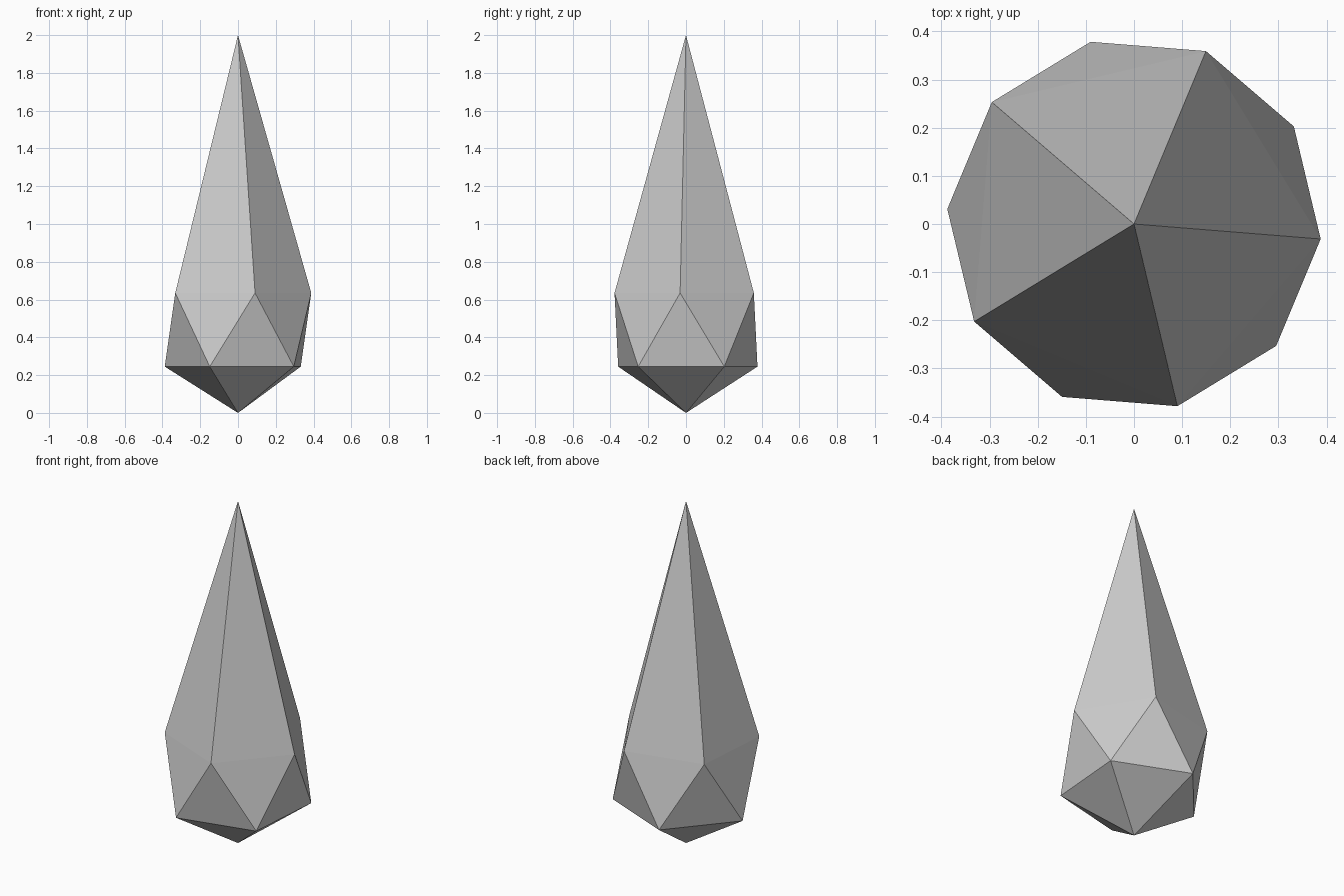
import bpy, bmesh
from math import cos, sin, radians

if "Cube" in bpy.data.objects:
    bpy.data.objects.remove(bpy.data.objects["Cube"])

SIDES, RADIUS, TURN = 5, 0.389, -4.6
bm = bmesh.new()


def ring(z, turn):
    angles = [radians(turn + i * 360 / SIDES) for i in range(SIDES)]
    return [bm.verts.new((RADIUS * cos(a), RADIUS * sin(a), z)) for a in angles]


# Crystal: two points joined by a pair of staggered five-sided rings
bottom = bm.verts.new((0, 0, 0))
lower = ring(0.245, TURN + 180 / SIDES)
upper = ring(0.635, TURN)
top = bm.verts.new((0, 0, 2))

for i in range(SIDES):
    j = (i + 1) % SIDES
    bm.faces.new((upper[i], upper[j], top))
    bm.faces.new((upper[i], lower[i], upper[j]))
    bm.faces.new((lower[i], lower[j], upper[j]))
    bm.faces.new((lower[j], lower[i], bottom))

bmesh.ops.recalc_face_normals(bm, faces=bm.faces)
mesh = bpy.data.meshes.new("crystal_shard")
bm.to_mesh(mesh)
bm.free()
bpy.context.collection.objects.link(bpy.data.objects.new("crystal_shard", mesh))
